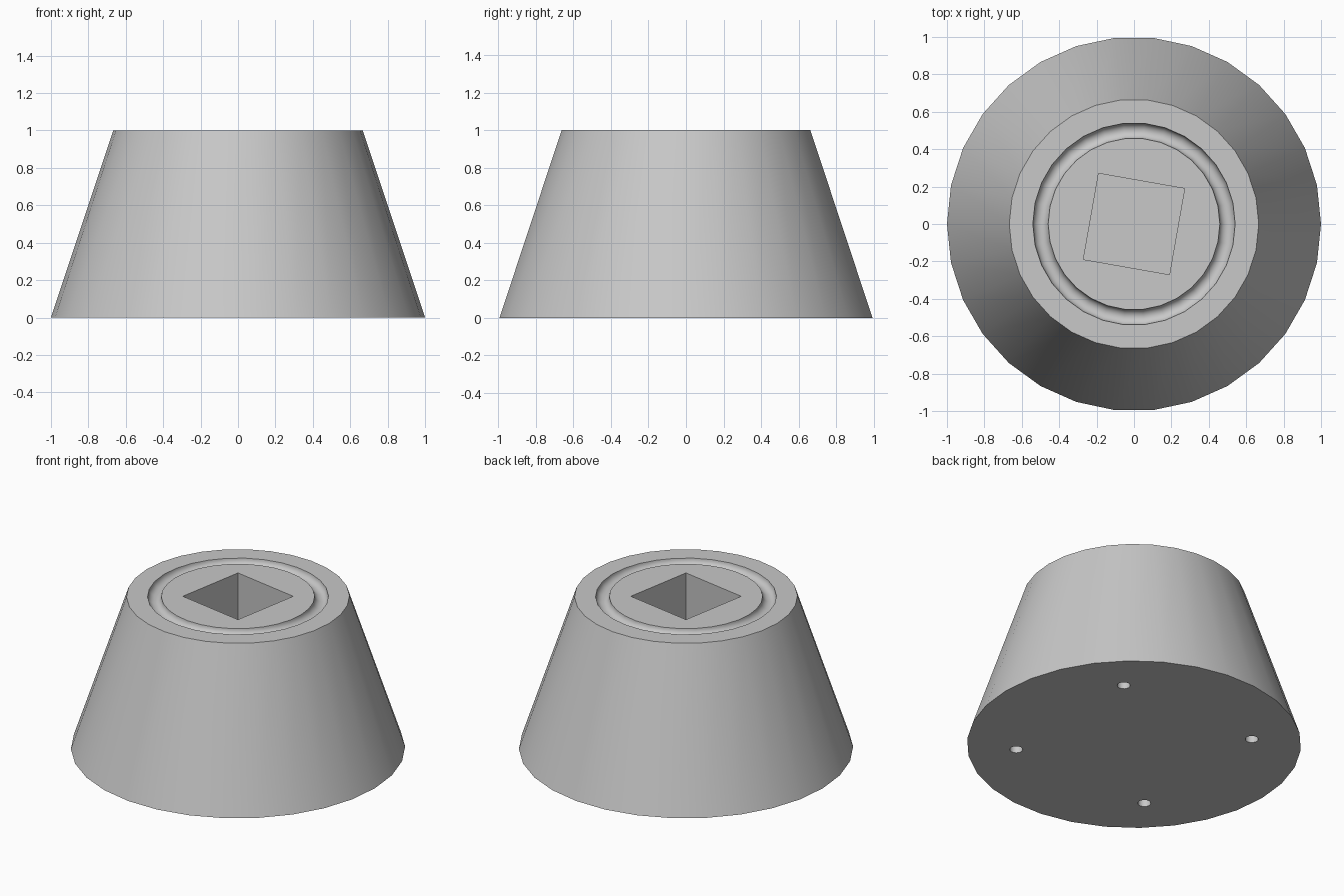
import bpy, bmesh, math
from mathutils import Matrix

cube = bpy.data.objects.get("Cube")
if cube:
    bpy.data.objects.remove(cube, do_unlink=True)

SIDES = 30
BASE_R, TOP_R, HEIGHT = 1.0, 0.667, 1.0
GROOVE_R, GROOVE_DEPTH = 0.5, 0.041
SOCKET_SIZE, SOCKET_DEPTH = 0.467, 0.6
PIT_OFFSET, PIT_R, PIT_DEPTH = 0.5, 0.039, 0.1

grey = bpy.data.materials.new("light_grey")
grey.use_nodes = True
colour = (0.58, 0.58, 0.58, 1)
grey.diffuse_color = colour
grey.node_tree.nodes["Principled BSDF"].inputs["Base Color"].default_value = colour


def make_object(name, bm):
    bmesh.ops.recalc_face_normals(bm, faces=bm.faces)
    mesh = bpy.data.meshes.new(name)
    bm.to_mesh(mesh)
    bm.free()
    mesh.materials.append(grey)
    obj = bpy.data.objects.new(name, mesh)
    bpy.context.collection.objects.link(obj)
    return obj


# Tapered body with a half-round ring groove, turned from one profile
arc = [math.pi * i / 12 for i in range(13)]
profile = [(BASE_R, 0), (TOP_R, HEIGHT)]
profile += [(GROOVE_R + GROOVE_DEPTH * math.cos(a),
             HEIGHT - GROOVE_DEPTH * math.sin(a)) for a in arc]
bm = bmesh.new()
rings = [[bm.verts.new((r * math.cos(math.tau * i / SIDES),
                        r * math.sin(math.tau * i / SIDES), z))
          for i in range(SIDES)] for r, z in profile]
for low, high in zip(rings, rings[1:]):
    for i in range(SIDES):
        j = (i + 1) % SIDES
        bm.faces.new((low[i], low[j], high[j], high[i]))
bm.faces.new(rings[0])
bm.faces.new(rings[-1])
body = make_object("tapered_base", bm)

# Cutter for the turned square socket
bm = bmesh.new()
place = (Matrix.Translation((0, 0, HEIGHT))
         @ Matrix.Rotation(math.radians(-10), 4, "Z")
         @ Matrix.Diagonal((SOCKET_SIZE, SOCKET_SIZE, 2 * SOCKET_DEPTH, 1)))
bmesh.ops.create_cube(bm, size=1, matrix=place)
cutters = [make_object("socket_cutter", bm)]

# Cutter for the four round pits under the base
bm = bmesh.new()
for x in (-PIT_OFFSET, PIT_OFFSET):
    for y in (-PIT_OFFSET, PIT_OFFSET):
        bmesh.ops.create_cone(bm, cap_ends=True, segments=24,
                              radius1=PIT_R, radius2=PIT_R, depth=2 * PIT_DEPTH,
                              matrix=Matrix.Translation((x, y, 0)))
cutters.append(make_object("pit_cutter", bm))

# Cut the socket and pits, then discard the cutters
bpy.ops.object.select_all(action="DESELECT")
bpy.context.view_layer.objects.active = body
body.select_set(True)
for cutter in cutters:
    cutter.hide_render = True
    cut = body.modifiers.new(cutter.name, "BOOLEAN")
    cut.operation = "DIFFERENCE"
    cut.solver = "EXACT"
    cut.object = cutter
    bpy.ops.object.modifier_apply(modifier=cut.name)
    bpy.data.objects.remove(cutter, do_unlink=True)

bpy.ops.object.shade_smooth_by_angle(angle=math.radians(30))
